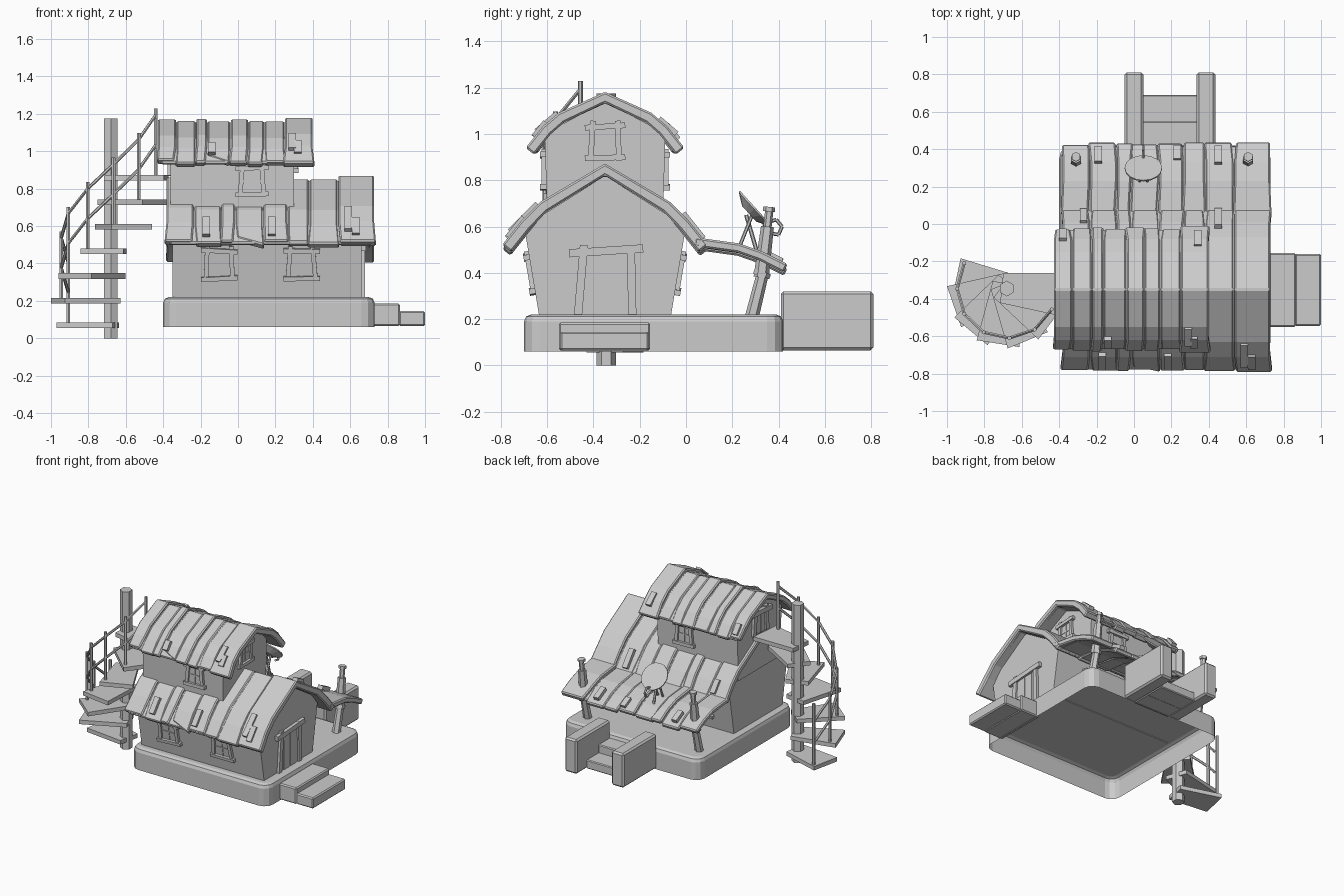
import bpy, bmesh, math, random
from mathutils import Vector, Matrix

if "Cube" in bpy.data.objects:
    bpy.data.objects.remove(bpy.data.objects["Cube"])

random.seed(4)
RIDGE_Y = -0.35


def finish(name, bm, bevel=0.0):
    bmesh.ops.recalc_face_normals(bm, faces=bm.faces)
    me = bpy.data.meshes.new(name)
    bm.to_mesh(me)
    bm.free()
    ob = bpy.data.objects.new(name, me)
    bpy.context.collection.objects.link(ob)
    if bevel:
        m = ob.modifiers.new("bevel", 'BEVEL')
        m.width, m.segments, m.limit_method = bevel, 1, 'ANGLE'
    return ob


def add_box(bm, lo, hi, mat=Matrix()):
    size = [b - a for a, b in zip(lo, hi)]
    mid = [(a + b) / 2 for a, b in zip(lo, hi)]
    m = mat @ Matrix.Translation(mid) @ Matrix.Diagonal((*size, 1))
    return bmesh.ops.create_cube(bm, size=1, matrix=m)


def box(name, lo, hi, bevel=0.0, mat=Matrix()):
    bm = bmesh.new()
    add_box(bm, lo, hi, mat)
    return finish(name, bm, bevel)


def add_prism(bm, ring_a, ring_b):
    a = [bm.verts.new(p) for p in ring_a]
    b = [bm.verts.new(p) for p in ring_b]
    n = len(a)
    for i in range(n):
        bm.faces.new((a[i], a[(i + 1) % n], b[(i + 1) % n], b[i]))
    bm.faces.new(a[::-1])
    bm.faces.new(b)


def rod(bm, p, q, r1, r2=None, sides=6):
    p, q = Vector(p), Vector(q)
    d = q - p
    m = Matrix.Translation((p + q) / 2) @ d.to_track_quat('Z', 'Y').to_matrix().to_4x4()
    bmesh.ops.create_cone(bm, cap_ends=True, segments=sides, radius1=r1,
                          radius2=r1 if r2 is None else r2, depth=d.length, matrix=m)


# Base platform, open underneath, and the entrance steps
bm = bmesh.new()
add_box(bm, (-0.40, -0.70, 0.06), (0.73, 0.42, 0.22))
upright = [e for e in bm.edges if abs(e.verts[0].co.z - e.verts[1].co.z) > 0.1]
bmesh.ops.bevel(bm, geom=upright, offset=0.07, segments=3, affect='EDGES', profile=0.5)
bm.normal_update()
rim = [e for e in bm.edges if all(v.co.z > 0.21 for v in e.verts)]
bmesh.ops.bevel(bm, geom=rim, offset=0.03, segments=2, affect='EDGES', profile=0.5)
bm.normal_update()
bmesh.ops.delete(bm, geom=[f for f in bm.faces if f.normal.z < -0.9], context='FACES')
finish("base_platform", bm)
box("side_step_upper", (0.70, -0.55, 0.065), (0.865, -0.155, 0.185), 0.008)
box("side_step_lower", (0.86, -0.545, 0.065), (1.0, -0.16, 0.145), 0.008)
for i, x in enumerate((-0.05, 0.335)):
    box(f"back_step_cheek_{i}", (x, 0.41, 0.065), (x + 0.1, 0.81, 0.32), 0.012)
box("back_step_upper", (0.04, 0.40, 0.065), (0.34, 0.55, 0.19), 0.006)
box("back_step_lower", (0.04, 0.54, 0.065), (0.34, 0.69, 0.13), 0.006)


# House bodies: half profile mirrored about the ridge
def body(name, half, x0, x1):
    prof = [(-y, z) for y, z in half] + [(y, z) for y, z in half[-2::-1]]
    bm = bmesh.new()
    add_prism(bm, [(x0, RIDGE_Y + y, z) for y, z in prof],
              [(x1, RIDGE_Y + y, z) for y, z in prof])
    finish(name, bm)


body("lower_house", [(0.285, 0.215), (0.343, 0.56), (0.27, 0.65), (0, 0.82)], -0.35, 0.66)
body("upper_house", [(0.25, 0.60), (0.26, 0.99), (0.19, 1.04), (0, 1.14)], -0.36, 0.30)


# Roof planks: bent boards following a (y, z) path
def plank(name, path, x0, x1, t, lift=0.0, extra=0.0, notch=False):
    pts = [Vector((0, y, z + lift)) for y, z in path]
    for end, nxt in ((0, 1), (-1, -2)):
        pts[end] += (pts[end] - pts[nxt]).normalized() * extra
    low = []
    for i, p in enumerate(pts):
        d = (pts[min(i + 1, len(pts) - 1)] - pts[max(i - 1, 0)]).normalized()
        low.append(p + Vector((0, d.z, -d.y)) * t)
    ring = pts + low[::-1]
    bm = bmesh.new()
    n, count = len(pts), len(ring)
    a = [bm.verts.new((x0, p.y, p.z)) for p in ring]
    b = [bm.verts.new((x1, p.y, p.z)) for p in ring]
    for i in range(count):
        bm.faces.new((a[i], a[(i + 1) % count], b[(i + 1) % count], b[i]))
    for i in range(n - 1):
        j = count - 1 - i
        for s in (a, b):
            bm.faces.new((s[i], s[i + 1], s[j - 1], s[j]))
    for k, s in ((0, a), (1, b)):     # crooked eaves
        for i, j in ((0, count - 1), (n - 1, n)):
            dx = random.uniform(-0.012, 0.012)
            s[i].co.x += dx
            s[j].co.x += dx
    if notch:
        for i in (0, count - 1):
            a[i].co += Vector((0, 0.03, 0.04))
    return finish(name, bm, 0.008)


def mirrored(half):
    return [(RIDGE_Y - y, z) for y, z in half[::-1]] + [(RIDGE_Y + y, z) for y, z in half[1:]]


LOW = mirrored([(0, 0.86), (0.28, 0.695), (0.36, 0.615), (0.44, 0.515)])
TOP = mirrored([(0, 1.17), (0.20, 1.08), (0.27, 1.02), (0.33, 0.945)])
PORCH = [(0.05, 0.54), (0.23, 0.515), (0.33, 0.48), (0.43, 0.43)]
low_x = [-0.385, -0.235, -0.09, -0.015, 0.135, 0.265, 0.38, 0.535, 0.73]
top_x = [-0.43, -0.33, -0.225, -0.165, -0.04, 0.055, 0.14, 0.25, 0.40]
lifts = [0.004, -0.006, 0.006, -0.008, 0.004, -0.006, -0.008, 0.012]
for label, path, xs, t in (("lower", LOW, low_x, 0.045), ("upper", TOP, top_x, 0.042),
                           ("porch", PORCH, low_x, 0.034)):
    for i in range(8):
        last = i == 7
        plank(f"{label}_roof_plank_{i}", path, xs[i] + 0.002, xs[i + 1] - 0.002,
              t + 0.006 * last, lifts[i], 0.012 * last + random.uniform(-0.01, 0.01),
              notch=(i == 3 and label != "porch"))
        # thin filler under the seams
    plank(f"{label}_roof_underlay", path, xs[0] + 0.02, xs[-1] - 0.02, t - 0.018, -0.014, -0.012)


# Patch battens lying on the roof slopes: x, y, length, roof path
def batten(i, x, y, length, path):
    for (y0, z0), (y1, z1) in zip(path, path[1:]):
        if y0 <= y <= y1:
            z = z0 + (z1 - z0) * (y - y0) / (y1 - y0)
            m = Matrix.Translation((x, y, z + 0.012)) @ Matrix.Rotation(math.atan2(z1 - z0, y1 - y0), 4, 'X')
            box(f"roof_batten_{i}", (-0.02, -length / 2, -0.014), (0.02, length / 2, 0.014), 0, m)


for i, spec in enumerate([
        (-0.17, -0.735, 0.12, LOW), (0.18, -0.735, 0.12, LOW), (0.59, -0.70, 0.17, LOW),
        (0.63, -0.735, 0.11, LOW), (0.45, 0.03, 0.14, LOW), (-0.27, 0.04, 0.10, LOW),
        (0.29, -0.60, 0.12, TOP), (0.32, -0.63, 0.08, TOP), (-0.14, -0.635, 0.07, TOP),
        (0.34, -0.08, 0.10, TOP), (-0.38, -0.06, 0.08, TOP), (-0.19, 0.37, 0.09, PORCH),
        (0.45, 0.37, 0.10, PORCH), (0.23, 0.38, 0.08, PORCH)]):
    batten(i, *spec)


# Crooked board frames; normal n points out of the wall
def frame(name, pos, n, w, h, door=False):
    n = Vector(n).normalized()
    u = Vector((0, 0, 1)).cross(n).normalized()
    v = n.cross(u)
    m = Matrix.Translation(pos) @ Matrix((u, v, n)).transposed().to_4x4()
    bm = bmesh.new()
    b = 0.035 if door else 0.024
    add_box(bm, (-w / 2, -h / 2, -0.02), (w / 2, h / 2, 0.006), m)
    for s in (-1, 1):
        tilt = Matrix.Rotation(math.radians(random.uniform(1, 5)) * s, 4, 'Z')
        add_box(bm, (-b / 2, -h / 2 - 0.012 * (not door), -0.02), (b / 2, h / 2 + 0.025, 0.018),
                m @ Matrix.Translation((s * w / 2, 0, 0)) @ tilt)
        if s > 0 or not door:
            tilt = Matrix.Rotation(math.radians(random.uniform(-4, 4)), 4, 'Z')
            over = 0.05 if door else 0.03
            add_box(bm, (-w / 2 - over, -b / 2, -0.02), (w / 2 + over, b / 2, 0.024),
                    m @ Matrix.Translation((0, s * h / 2, 0)) @ tilt)
    if door:
        for x in (-w / 6, w / 6):
            add_box(bm, (x - w / 7, -h / 2, 0), (x + w / 7, h / 2 - b / 2, 0.01), m)
    else:
        add_box(bm, (-w / 2, -0.004, 0), (w / 2, 0.004, 0.01), m)
        add_box(bm, (-0.004, -h / 2, 0), (0.004, h / 2, 0.01), m)
    finish(name, bm)


for side, s in (("front", -1), ("back", 1)):
    for i, x in enumerate((-0.10, 0.34)):
        frame(f"{side}_window_{i}", (x, RIDGE_Y + s * 0.316, 0.395), (0, s, -0.17), 0.135, 0.15)
    frame(f"{side}_upper_window", (0.075, RIDGE_Y + s * 0.257, 0.84), (0, s, 0), 0.115, 0.14)
frame("gable_window", (0.30, -0.35, 0.965), (1, 0, 0), 0.115, 0.135)
frame("gable_door", (0.66, -0.345, 0.355), (1, 0, 0), 0.22, 0.28, True)
frame("stair_door", (-0.36, -0.35, 0.95), (-1, 0, 0), 0.14, 0.16, True)

# Leaning porch posts with pipe tops
for i, x in enumerate((-0.31, 0.61)):
    bm = bmesh.new()
    rod(bm, (x, 0.285, 0.21), (x, 0.335, 0.41), 0.030, 0.026)
    rod(bm, (x, 0.325, 0.385), (x, 0.332, 0.405), 0.037)
    rod(bm, (x, 0.325, 0.38), (x, 0.352, 0.60), 0.033, 0.028)
    rod(bm, (x, 0.35, 0.58), (x, 0.36, 0.67), 0.018)
    rod(bm, (x, 0.358, 0.665), (x, 0.36, 0.685), 0.026)
    finish(f"porch_post_{i}", bm)

# Satellite dish with legs and hooked feed arm
bm = bmesh.new()
axis = Vector((0, 0.74, 0.67))
c = Vector((0.05, 0.295, 0.675))
rod(bm, c - axis * 0.03, c, 0.045, 0.10, 16)
rod(bm, c, c + axis * 0.008, 0.10, 0.10, 16)
for dx in (-0.02, 0.02):
    rod(bm, (0.05 + dx, 0.23, 0.51), (0.05 + dx, 0.29, 0.66), 0.008)
rod(bm, (0.05, 0.31, 0.48), (0.05, 0.26, 0.65), 0.009)
arm = [(0.05, 0.33, 0.61), (0.05, 0.39, 0.63), (0.05, 0.415, 0.60), (0.05, 0.40, 0.565), (0.05, 0.37, 0.57)]
for p, q in zip(arm, arm[1:]):
    rod(bm, p, q, 0.008)
finish("satellite_dish", bm)

# Spiral staircase: pole, wedge treads, balusters and two rails
PX, PY = -0.68, -0.345
bm = bmesh.new()
rod(bm, (PX, PY, 0), (PX, PY, 1.175), 0.042)
finish("stair_pole", bm)
rails = bmesh.new()
posts = []
for i in range(7):
    a = math.radians(168 + 31 * i)
    z = 0.055 + 0.1315 * i
    r = 0.295 if i == 0 else 0.32
    polar = lambda rad, ang: (PX + rad * math.cos(ang), PY + rad * math.sin(ang))
    ring = [polar(0.085, a - 1.9), polar(r, a - 0.37), polar(r, a + 0.37), polar(0.085, a + 1.9)]
    bm = bmesh.new()
    add_prism(bm, [(x, y, z) for x, y in ring], [(x, y, z + 0.03) for x, y in ring])
    finish(f"stair_tread_{i}", bm)
    x, y = polar(0.265, a - 0.33)
    rod(rails, (x, y, z), (x, y, z + 0.385 + 0.1 * (i == 0)), 0.011)
    posts.append(Vector((x, y, z)))
for p, q in zip(posts, posts[1:]):
    for h in (0.19, 0.35):
        rod(rails, p + Vector((0, 0, h)), q + Vector((0, 0, h)), 0.009)
finish("stair_railing", rails)
